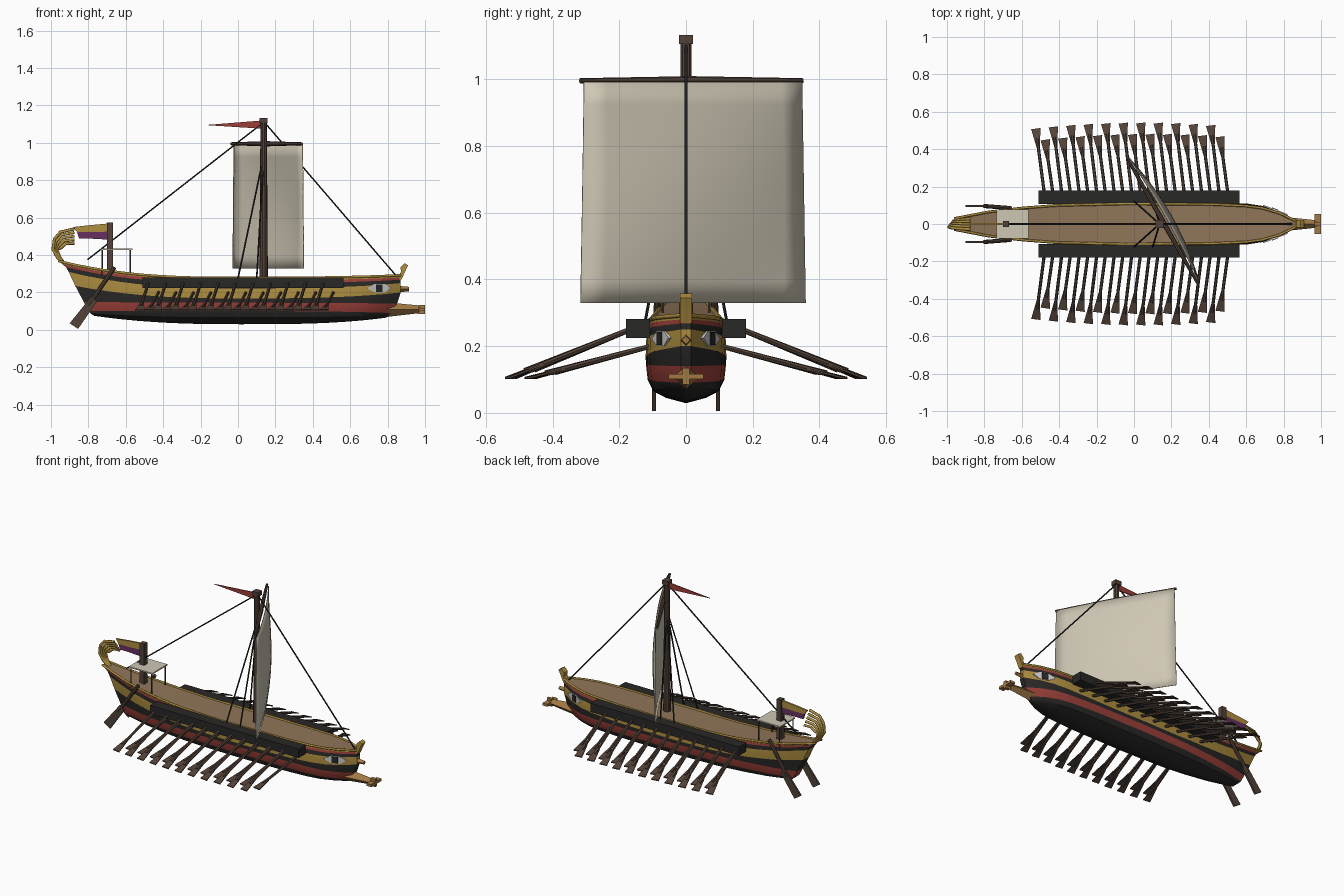
import bpy, bmesh, math
from mathutils import Vector

if "Cube" in bpy.data.objects:
    bpy.data.objects.remove(bpy.data.objects["Cube"])

def mat(name, r, g, b):
    m = bpy.data.materials.new(name)
    m.diffuse_color = (r, g, b, 1)
    m.use_nodes = True
    m.node_tree.nodes["Principled BSDF"].inputs["Base Color"].default_value = m.diffuse_color
    return m

BLACK = mat("black_paint", .022, .021, .02)
RED = mat("red_paint", .33, .05, .04)
GOLD = mat("gold_paint", .42, .27, .05)
DECK = mat("deck_wood", .28, .18, .10)
WOOD = mat("dark_wood", .085, .055, .04)
BRONZE = mat("bronze", .36, .19, .06)
CLOTH = mat("sail_cloth", .62, .57, .46)
WHITE = mat("white_paint", .75, .75, .75)
PURPLE = mat("purple_cloth", .14, .03, .12)

def obj(name, verts, faces, mats, idx=None, smooth=False):
    me = bpy.data.meshes.new(name)
    me.from_pydata([tuple(v) for v in verts], [], faces)
    for m in mats:
        me.materials.append(m)
    if idx:
        me.polygons.foreach_set("material_index", idx)
    bm = bmesh.new(); bm.from_mesh(me)
    if name != "sail":
        bmesh.ops.recalc_face_normals(bm, faces=bm.faces)
    bm.to_mesh(me); bm.free()
    o = bpy.data.objects.new(name, me)
    bpy.context.collection.objects.link(o)
    if smooth:
        bpy.ops.object.select_all(action='DESELECT')
        o.select_set(True)
        bpy.context.view_layer.objects.active = o
        bpy.ops.object.shade_smooth_by_angle(angle=math.radians(30))
    return o

def box(name, lo, hi, m):
    v = [(x, y, z) for x in (lo[0], hi[0]) for y in (lo[1], hi[1]) for z in (lo[2], hi[2])]
    return obj(name, v, [(0, 1, 3, 2), (4, 6, 7, 5), (0, 4, 5, 1), (2, 3, 7, 6), (0, 2, 6, 4), (1, 5, 7, 3)], [m])

def rods(name, segs, m, n=8, smooth=True):
    """Tapered rods; each seg = (start, end, r0, r1)."""
    V, F = [], []
    for a, b, r0, r1 in segs:
        a, b = Vector(a), Vector(b)
        q = (b - a).to_track_quat('Z', 'Y')
        k = len(V)
        for p, r in ((a, r0), (b, r1)):
            V += [p + q @ Vector((r * math.cos(2 * math.pi * i / n), r * math.sin(2 * math.pi * i / n), 0)) for i in range(n)]
        F += [(k + i, k + (i + 1) % n, k + n + (i + 1) % n, k + n + i) for i in range(n)]
        F += [tuple(range(k, k + n)), tuple(range(k + n, k + 2 * n))]
    return obj(name, V, F, [m], smooth=smooth)

def tube(name, pts, r, m):
    cu = bpy.data.curves.new(name, 'CURVE')
    cu.dimensions = '3D'; cu.bevel_depth = r; cu.bevel_resolution = 1; cu.use_fill_caps = True
    s = cu.splines.new('POLY'); s.points.add(len(pts) - 1)
    for p, c in zip(s.points, pts):
        p.co = (*c, 1)
    cu.materials.append(m)
    o = bpy.data.objects.new(name, cu)
    bpy.context.collection.objects.link(o)
    return o

def slab(name, outline, y0, y1, m):
    """Extrude an (x, z) outline along y."""
    n = len(outline)
    V = [(x, y, z) for y in (y0, y1) for x, z in outline]
    F = [tuple(range(n)), tuple(range(n, 2 * n))] + [(i, (i + 1) % n, n + (i + 1) % n, n + i) for i in range(n)]
    return obj(name, V, F, [m])

# Hull: rows run bow to stern, z_mid, z_stern, z_bow, x_stern, x_bow, half width
ROWS = [(.03, .075, .065, -.77, .79, .004), (.045, .08, .07, -.775, .80, .06), (.065, .085, .075, -.785, .805, .098),
        (.10, .10, .09, -.80, .82, .115), (.145, .15, .14, -.825, .85, .12), (.168, .235, .2, -.87, .87, .121),
        (.222, .31, .25, -.905, .87, .119), (.25, .335, .268, -.92, .87, .115), (.266, .352, .28, -.94, .87, .111),
        (.278, .368, .292, -.96, .87, .108)]
BANDS = [0, 0, 0, 1, 0, 2, 0, 1, 2]
PLAN = [(-1, .03), (-.8, .065), (-.6, .086), (-.4, .1), (0, .108), (.5, .105), (.7, .097), (.8, .085), (.9, .058), (.95, .036), (1, .014)]

def plan(u):
    for (a, p), (b, q) in zip(PLAN, PLAN[1:]):
        if u <= b:
            return (p + (q - p) * (u - a) / (b - a)) / .108

def hull_pt(row, u, side):
    zm, zs, zb, xs, xb, w = row
    z = zm + (zs - zm) * max(0, -u) ** 2.5 + (zb - zm) * max(0, u) ** 3
    return Vector((xs + (xb - xs) * (u + 1) / 2, side * w * plan(u), z))

US = [-1 + .1 * i for i in range(20)] + [.95, 1]
n = len(ROWS); ring = 2 * n
V, F, I = [], [], []
for u in US:
    V += [hull_pt(r, u, -1) for r in reversed(ROWS)] + [hull_pt(r, u, 1) for r in ROWS]
for s in range(len(US) - 1):
    for j in range(ring):
        a, b = s * ring + j, s * ring + (j + 1) % ring
        F.append((a, b, b + ring, a + ring))
        k = j - n if j >= n else n - 2 - j
        I.append(3 if j == ring - 1 else 0 if j == n - 1 else BANDS[k])
for s in (0, len(US) - 1):      # stern and bow closing strips
    for k in range(n - 1):
        a, b = s * ring + n - 1 - k, s * ring + n + k
        F.append((a, b, b + 1, a - 1)); I.append(BANDS[k])
obj("hull", V, F, [BLACK, RED, GOLD, DECK], I, smooth=True)

for side, tag in ((-1, "right"), (1, "left")):
    tube("gunwale_" + tag, [hull_pt(ROWS[-1], u, side) for u in US], .007, GOLD)
    box("outrigger_" + tag, (-.51, min(side * .108, side * .18), .224), (.565, max(side * .108, side * .18), .281), BLACK)

    # Painted eye
    def on_bow(x, z, off):
        return (x, side * (.094 - (x - .69) * .385 + off), z)
    for nm, pts, off, m in (
            ("eye_white_", [(.69, .222), (.73, .246), (.785, .246), (.82, .225), (.785, .2), (.73, .2)], .009, WHITE),
            ("eye_pupil_", [(.737, .203), (.737, .243), (.772, .243), (.772, .203)], .013, BLACK)):
        k = len(pts)
        v = [on_bow(x, z, o) for o in (off, off - .014) for x, z in pts]
        obj(nm + tag, v, [tuple(range(k)), tuple(range(k, 2 * k))] +
            [(i, (i + 1) % k, k + (i + 1) % k, k + i) for i in range(k)], [m])

    # Two staggered banks of oars
    shafts, bv, bf = [], [], []
    for bank, (x0, y0, z0, y1) in enumerate(((-.475, .13, .265, .51), (-.425, .105, .2, .45))):
        for i in range(11):
            x = x0 + .0935 * i
            bulge = .03 * (1 - ((i - 6) / 6) ** 2)
            a = Vector((x, side * y0, z0))
            b = Vector((x - .05, side * (y1 + bulge), .105))
            d = (b - a).normalized()
            shafts.append((a, b - d * .06, .0085, .0085))
            w = Vector((-d.y, d.x, 0)).normalized()
            t = Vector((0, 0, .003))
            k = len(bv)
            for q in (-1, 1):
                bv += [b - d * .11 + w * .009 + t * q, b - d * .11 - w * .009 + t * q, b - w * .025 + t * q, b + w * .025 + t * q]
            bf += [(k, k + 1, k + 2, k + 3), (k + 4, k + 5, k + 6, k + 7)]
            bf += [(k + e, k + (e + 1) % 4, k + 4 + (e + 1) % 4, k + 4 + e) for e in range(4)]
    rods("oar_shafts_" + tag, shafts, WOOD, 6)
    obj("oar_blades_" + tag, bv, bf, [WOOD])

    # Steering oar
    rods("steering_oar_shaft_" + tag, [((-.66, side * .085, .335), (-.80, side * .096, .13), .011, .011)], WOOD)
    slab("steering_oar_blade_" + tag, [(-.765, .165), (-.755, .15), (-.855, .005), (-.90, .035), (-.785, .178)],
         side * .096 - .006, side * .096 + .006, WOOD)

# Ram, upper ram and stem post
rods("ram", [((.785, 0, .108), (.975, 0, .11), .04, .02)], BRONZE, 4, False)
box("ram_fin_flat", (.965, -.053, .101), (1, .053, .117), BRONZE)
box("ram_fin_upright", (.965, -.01, .085), (1, .01, .134), BRONZE)
rods("upper_ram", [((.85, 0, .218), (.915, 0, .218), .018, .012)], BRONZE, 4, False)
slab("stem_post", [(.845, .27), (.875, .27), (.895, .315), (.91, .345), (.89, .357), (.868, .335), (.872, .31)], -.018, .018, GOLD)

# Stern ornament: a fan of curled plumes
for i in range(5):
    k = i - 2
    s = i * .012
    tube(f"stern_plume_{i + 1}", [(-.925, k * .003, .35), (-.965 + s * .3, k * .005, .385), (-.99 + s * .5, k * .008, .43),
         (-.982 + s * .7, k * .010, .485 - s), (-.95 + s * .6, k * .012, .523 - s * 1.3), (-.875, k * .014, .54 - s * 1.6)], .0085, GOLD)

# Stern standard, banners and canopy
box("standard_pole", (-.70, -.017, .29), (-.667, .017, .575), WOOD)
slab("banner_gold", [(-.70, .568), (-.79, .56), (-.88, .55), (-.86, .522), (-.79, .522), (-.70, .525)], -.006, .006, GOLD)
slab("banner_purple", [(-.70, .525), (-.79, .522), (-.86, .522), (-.85, .488), (-.79, .488), (-.70, .483)], -.006, .006, PURPLE)
box("canopy", (-.735, -.078, .428), (-.565, .078, .436), CLOTH)
rods("canopy_posts", [((x, y, .29), (x, y, .43), .004, .004) for x in (-.725, -.575) for y in (-.07, .07)], WOOD, 6)

# Mast, cap and pennant
MX = .137
rods("mast", [((MX, 0, .26), (MX, 0, 1.115), .023, .017)], WOOD, 10)
box("mast_cap", (MX - .021, -.021, 1.105), (MX + .021, .021, 1.133), WOOD)
slab("pennant", [(MX, 1.12), (MX, 1.075), (-.175, 1.095)], -.003, .003, RED)

# Yard set at an angle, with the bellied sail below it
c = Vector((.153, .016, .995))
d = Vector((.375, -.665, 0)).normalized()
fw = Vector((-d.y, d.x, 0))
rods("yard", [(c, c + d * s * .382, .014, .008) for s in (-1, 1)], WOOD)
N = 10
V = []
for j in range(N + 1):
    for i in range(N + 1):
        s, t = 2 * i / N - 1, j / N
        belly = .045 * (1 - s * s) * math.sin(math.pi * (.1 + .8 * t))
        V.append(c + d * s * (.375 + .012 * t) + fw * (.012 + belly) + Vector((0, 0, -.004 - .662 * t)))
F = [(j * (N + 1) + i, j * (N + 1) + i + 1, (j + 1) * (N + 1) + i + 1, (j + 1) * (N + 1) + i) for j in range(N) for i in range(N)]
sail = obj("sail", V, F, [CLOTH], smooth=True)
sol = sail.modifiers.new("thickness", 'SOLIDIFY')
sol.thickness = .004

# Stays and shrouds
ropes = [((MX, 0, 1.115), (.845, 0, .29)), ((MX, 0, 1.11), (-.805, 0, .375))]
ropes += [((MX, 0, .93), (x, y, .275)) for x in (0, .1) for y in (-.122, .122)]
rods("rigging", [(a, b, .0045, .0045) for a, b in ropes], BLACK, 6)
